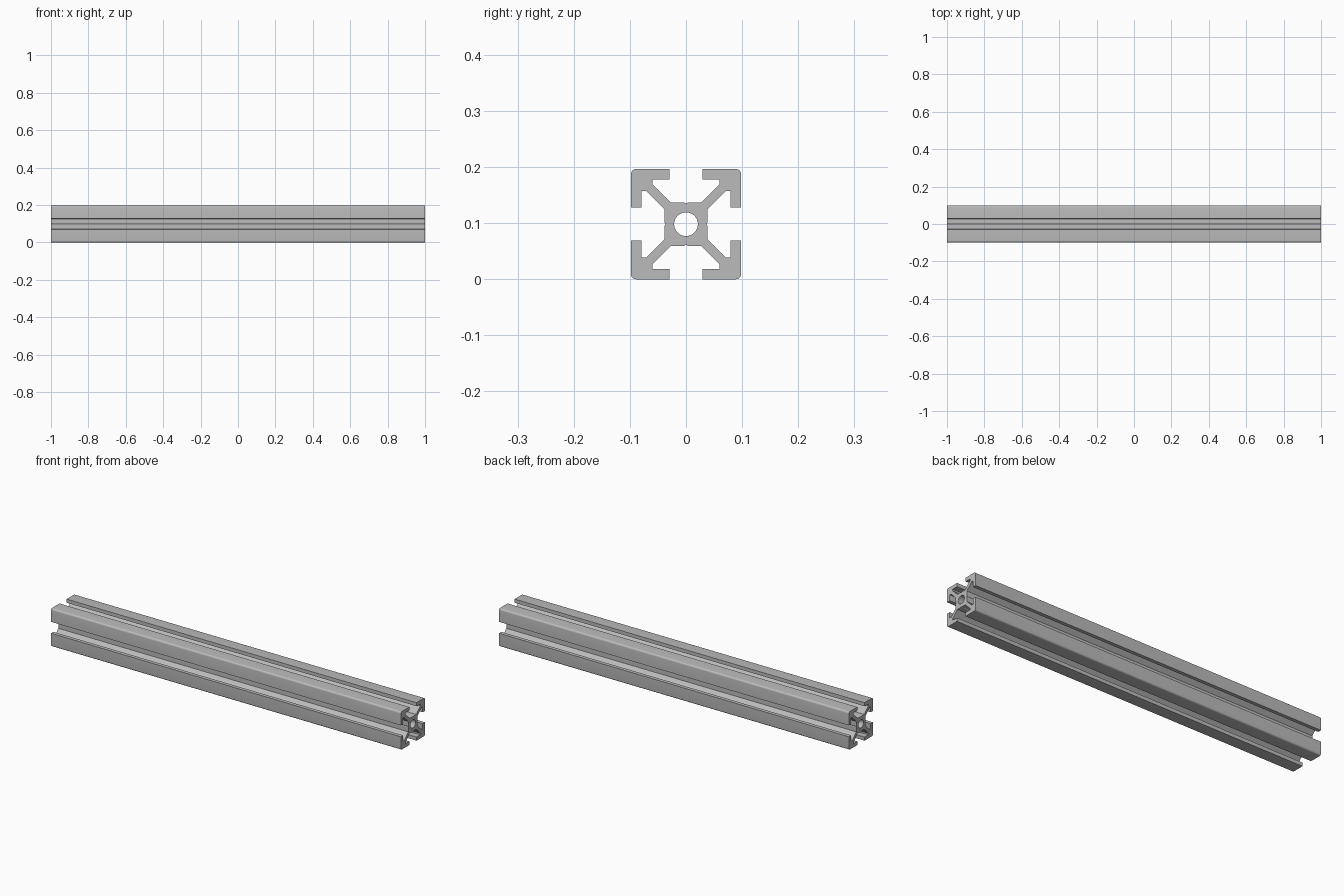
import bpy, bmesh
from math import sin, cos, pi, radians
from mathutils import Vector

old = bpy.data.objects.get("Cube")
if old:
    bpy.data.objects.remove(old, do_unlink=True)

LENGTH = 2.0
HALF = 0.0982      # half the outer width
CORE = 0.0385      # half the central block
LIP = 0.0295       # half the slot opening
INNER = 0.0795     # inner face of the lips
POCKET = 0.0595    # half the slot's widest part
WEB = 0.0116       # offset of the web's side from the diagonal
RADIUS = 0.009     # outer corner rounding
BORE = 0.0212      # central hole

aluminium = bpy.data.materials.new("aluminium grey")
grey = (0.5, 0.5, 0.5, 1)
aluminium.diffuse_color = grey
aluminium.use_nodes = True
aluminium.node_tree.nodes["Principled BSDF"].inputs["Base Color"].default_value = grey


def outline():
    """Half a slot mirrored over the diagonal, then turned four times."""
    half = [(0, CORE - 0.002), (0.003, CORE), (CORE - WEB, CORE),
            (POCKET, POCKET + WEB), (POCKET, INNER), (LIP, INNER), (LIP, HALF)]
    centre = HALF - RADIUS
    arc = [(centre + RADIUS * sin(i * pi / 12), centre + RADIUS * cos(i * pi / 12))
           for i in range(7)]
    quarter = half + arc + [(b, a) for a, b in reversed(half[1:])]
    points = []
    for turn in range(4):
        points += quarter
        quarter = [(b, -a) for a, b in quarter]
    return points


def add_loop(bm, points):
    verts = [bm.verts.new((-LENGTH / 2, y, z + HALF)) for y, z in points]
    return [bm.edges.new((v, verts[i - 1])) for i, v in enumerate(verts)]


# Slotted bar: cross-section with a round bore, extruded along x
bm = bmesh.new()
bore = [(BORE * cos(i * pi / 16), BORE * sin(i * pi / 16)) for i in range(32)]
edges = add_loop(bm, outline()) + add_loop(bm, bore)
bmesh.ops.triangle_fill(bm, edges=edges, use_beauty=True, normal=Vector((-1, 0, 0)))
result = bmesh.ops.extrude_face_region(bm, geom=bm.faces[:], use_keep_orig=True)
bmesh.ops.translate(bm, vec=(LENGTH, 0, 0),
                    verts=[g for g in result["geom"] if isinstance(g, bmesh.types.BMVert)])
bmesh.ops.recalc_face_normals(bm, faces=bm.faces[:])

mesh = bpy.data.meshes.new("slotted_bar")
bm.to_mesh(mesh)
bm.free()
mesh.materials.append(aluminium)
bar = bpy.data.objects.new("slotted_bar", mesh)
bpy.context.collection.objects.link(bar)
bpy.context.view_layer.objects.active = bar
bar.select_set(True)
bpy.ops.object.shade_smooth_by_angle(angle=radians(25))
